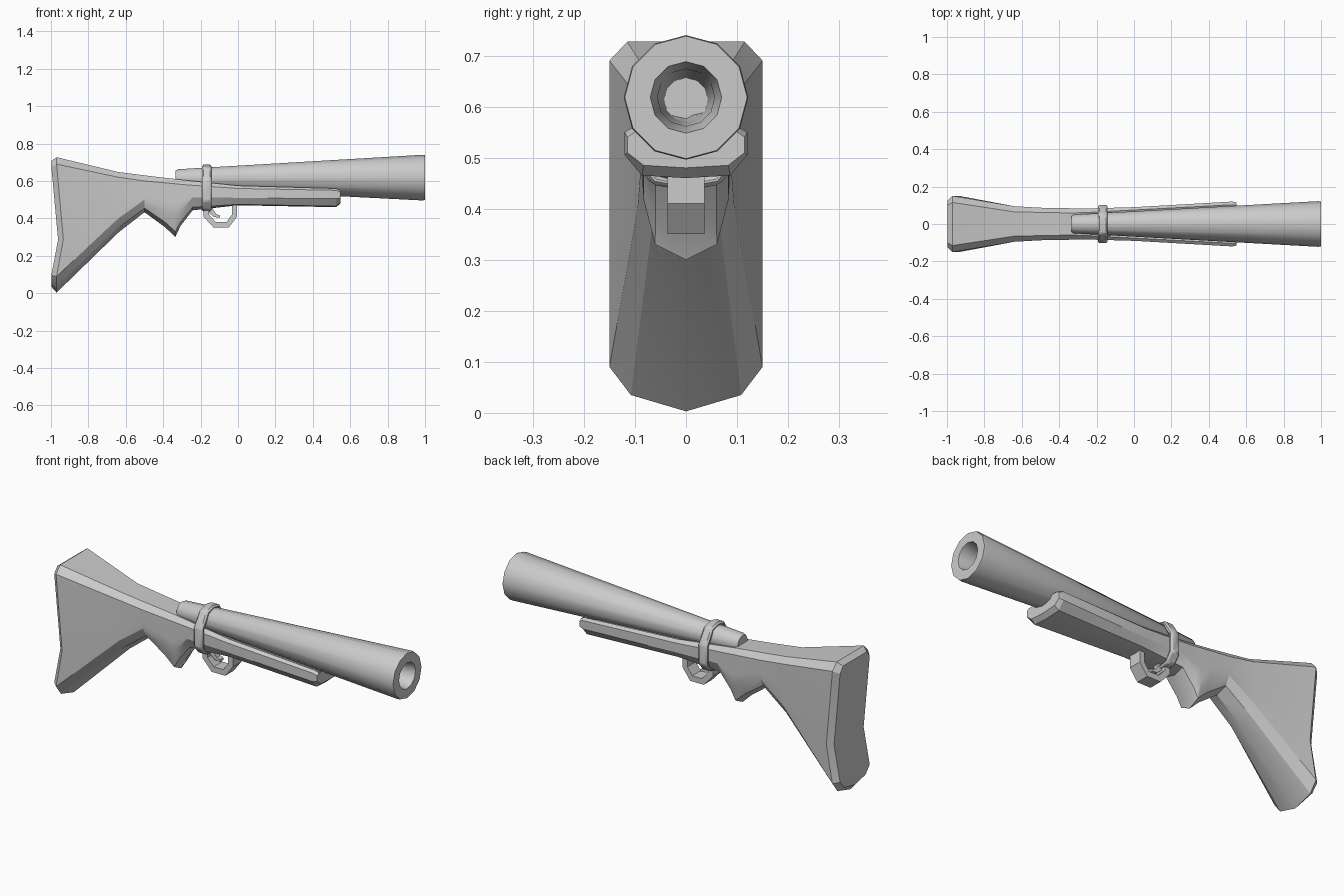
import bpy
from math import sin, cos, pi

if "Cube" in bpy.data.objects:
    bpy.data.objects.remove(bpy.data.objects["Cube"])


def make(name, verts, faces, angle=0.6):
    me = bpy.data.meshes.new(name)
    me.from_pydata(verts, [], faces)
    ob = bpy.data.objects.new(name, me)
    bpy.context.collection.objects.link(ob)
    bpy.ops.object.select_all(action='DESELECT')
    bpy.context.view_layer.objects.active = ob
    ob.select_set(True)
    bpy.ops.object.mode_set(mode='EDIT')
    bpy.ops.mesh.select_all(action='SELECT')
    bpy.ops.mesh.remove_doubles(threshold=0.0001)
    bpy.ops.mesh.normals_make_consistent(inside=False)
    bpy.ops.object.mode_set(mode='OBJECT')
    bpy.ops.object.shade_smooth_by_angle(angle=angle)
    return ob


def strap(name, inner, outer, place, half, closed=False):
    """Flat band between two matching paths, given a width."""
    n = len(inner)
    verts = []
    for (a, b), (c, d) in zip(inner, outer):
        verts += [place(a, b, -half), place(c, d, -half),
                  place(c, d, half), place(a, b, half)]
    faces = []
    for i in range(n if closed else n - 1):
        j = (i + 1) % n
        for k in range(4):
            m = (k + 1) % 4
            faces.append((i * 4 + k, i * 4 + m, j * 4 + m, j * 4 + k))
    if not closed:
        faces += [(0, 1, 2, 3), tuple(range(n * 4 - 4, n * 4))]
    return make(name, verts, faces)


# Wooden stock: x, top edge z, top centre z, half width, top half width,
# upper side z, lower side z, lower chamfer z, bottom z
sections = [
    (-.998, .707, .707, .125, .10, .675, .095, .055, .035),
    (-.970, .727, .727, .150, .115, .69, .09, .035, .003),
    (-.640, .648, .648, .095, .065, .62, .40, .35, .324),
    (-.500, .630, .630, .087, .062, .60, .50, .455, .433),
    (-.390, .617, .617, .085, .060, .59, .45, .38, .353),
    (-.335, .611, .611, .084, .060, .585, .42, .33, .300),
    (-.307, .607, .600, .083, .060, .582, .44, .38, .360),
    (-.243, .600, .585, .083, .062, .577, .513, .46, .443),
    (0, .575, .535, .090, .075, .56, .51, .475, .470),
    (.525, .560, .505, .120, .103, .55, .505, .465, .460),
    (.548, .550, .505, .115, .100, .54, .51, .485, .480),
]
verts, faces = [], []
for s, (x, zt, zm, w, wt, zh, zl, zc, zb) in enumerate(sections):
    notch = .036 if s < 2 else 0
    half = [(x, wt, zt), (x, w, zh), (x + notch, w, zl * .67 + zh * .33),
            (x, w, zl), (x, w * .72, zc)]
    verts += [(x, 0, zm)] + half + [(x, 0, zb)]
    verts += [(a, -b, c) for a, b, c in reversed(half)]
N = 12
for s in range(len(sections) - 1):
    for k in range(N):
        m = (k + 1) % N
        faces.append((s * N + k, s * N + m, s * N + N + m, s * N + N + k))
for base in (0, (len(sections) - 1) * N):
    faces += [(base, base + 1, base + 11), (base + 5, base + 6, base + 7)]
    faces += [(base + i, base + i + 1, base + 11 - i, base + 12 - i)
              for i in range(1, 5)]
make("stock", verts, faces, 0.5)

# Tapered barrel with a hollow bore
profile = [(-.335, 0), (-.335, .042), (-.322, .05), (.985, .122), (1, .12),
           (1, .07), (.93, .056), (-.2, .043), (-.2, 0)]
S = 12
verts = [(x, r * sin(2 * pi * k / S), .614 + .004 * x + r * cos(2 * pi * k / S))
         for x, r in profile for k in range(S)]
faces = []
for i in range(1, len(profile) - 2):
    for k in range(S):
        m = (k + 1) % S
        faces.append((i * S + k, i * S + m, i * S + S + m, i * S + S + k))
e = len(profile) - 2
faces += [tuple(range(S, 2 * S)), tuple(range(e * S, e * S + S))]
make("barrel", verts, faces)

# Band clamping the barrel to the stock
inn = [(0, .662), (.04, .652), (.058, .615), (.08, .585), (.08, .50), (.055, .465), (0, .455)]
out = [(0, .687), (.052, .674), (.08, .63), (.102, .595), (.102, .492), (.066, .447), (0, .435)]
mirror = lambda p: p + [(-y, z) for y, z in p[-2:0:-1]]
band = strap("barrel_band", mirror(inn), mirror(out),
             lambda a, b, h: (-.167 + h, a, b), .026, True)
bev = band.modifiers.new("bevel", 'BEVEL')
bev.width = .008
bev.segments = 1

# Trigger guard loop and trigger
side = lambda a, b, h: (a, h, b)
strap("trigger_guard",
      [(-.155, .48), (-.155, .42), (-.118, .38), (-.062, .38), (-.033, .42), (-.033, .49)],
      [(-.185, .48), (-.185, .41), (-.13, .35), (-.05, .35), (-.005, .41), (-.005, .49)],
      side, .036)
strap("trigger",
      [(-.135, .48), (-.132, .445), (-.115, .422), (-.095, .416)],
      [(-.168, .48), (-.155, .43), (-.128, .407), (-.095, .404)],
      side, .015)
